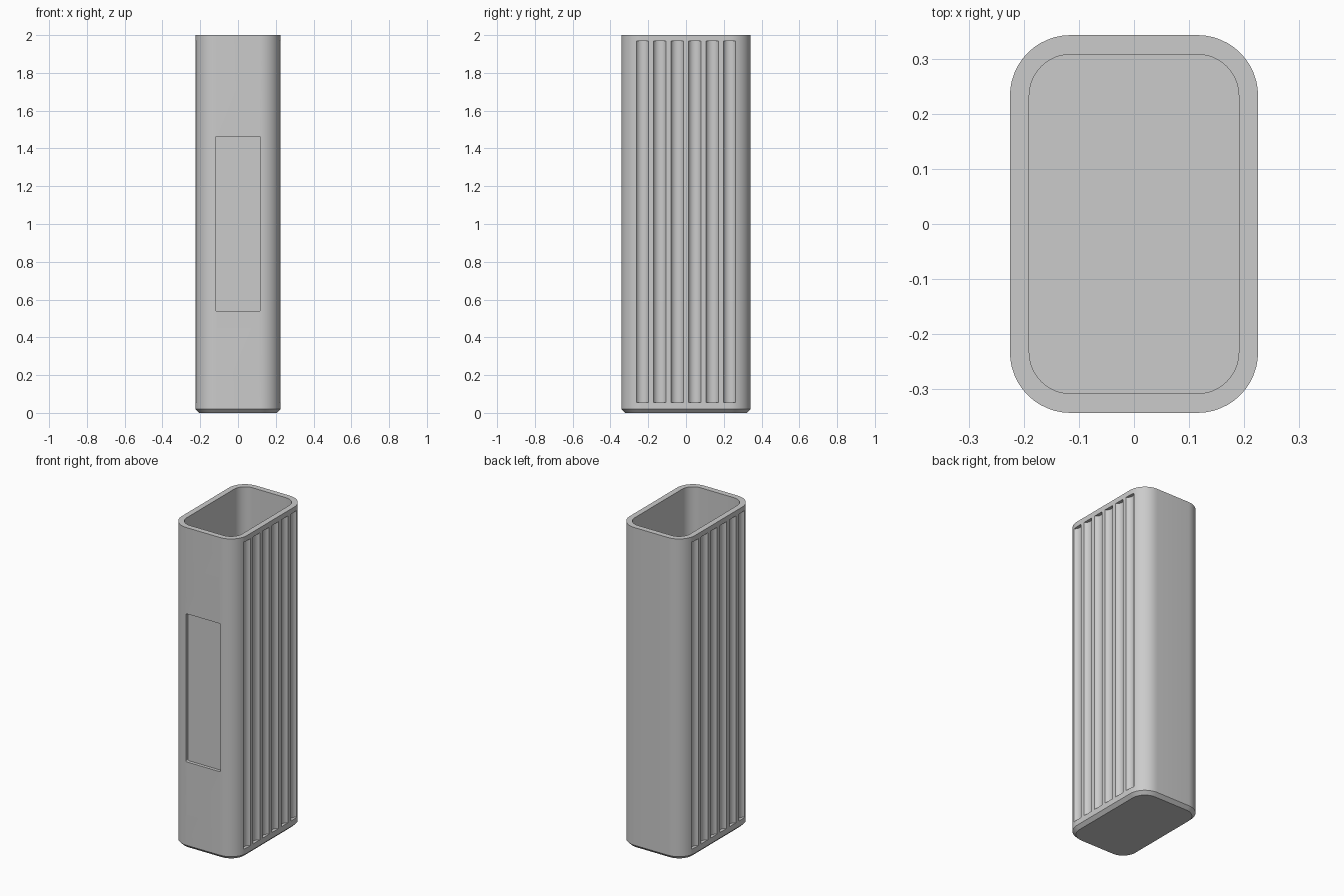
import bpy, bmesh, math
from mathutils import Matrix, Vector

cube = bpy.data.objects.get("Cube")
if cube:
    bpy.data.objects.remove(cube, do_unlink=True)

HX, HY, HEIGHT = 0.225, 0.3425, 2.0
WALL, RADIUS, CHAMFER, FLOOR = 0.035, 0.11, 0.02, 0.04

grey = bpy.data.materials.new("plain_grey")
grey.use_nodes = True
grey.diffuse_color = (0.6, 0.6, 0.6, 1)
grey.node_tree.nodes["Principled BSDF"].inputs["Base Color"].default_value = (0.6, 0.6, 0.6, 1)


def rounded_rect(hx, hy, r, steps=12):
    """Counter-clockwise outline of a rectangle with round corners."""
    points = []
    for q, (sx, sy) in enumerate([(1, 1), (-1, 1), (-1, -1), (1, -1)]):
        for i in range(steps + 1):
            a = math.pi / 2 * (q + i / steps)
            points.append((sx * (hx - r) + r * math.cos(a),
                           sy * (hy - r) + r * math.sin(a)))
    return points


def loft(bm, sections, matrix=Matrix()):
    """Closed solid through (outline, height) sections."""
    rings = [[bm.verts.new(matrix @ Vector((x, y, z))) for x, y in outline]
             for outline, z in sections]
    n = len(rings[0])
    for low, high in zip(rings, rings[1:]):
        for i in range(n):
            j = (i + 1) % n
            bm.faces.new((low[i], low[j], high[j], high[i]))
    bm.faces.new(rings[0][::-1])
    bm.faces.new(rings[-1])


def make_object(name, bm):
    bmesh.ops.recalc_face_normals(bm, faces=bm.faces[:])
    mesh = bpy.data.meshes.new(name)
    bm.to_mesh(mesh)
    bm.free()
    mesh.materials.append(grey)
    obj = bpy.data.objects.new(name, mesh)
    bpy.context.collection.objects.link(obj)
    return obj


# Outer body with a chamfered foot
bm = bmesh.new()
outer = rounded_rect(HX, HY, RADIUS)
foot = rounded_rect(HX - CHAMFER, HY - CHAMFER, RADIUS - CHAMFER)
loft(bm, [(foot, 0), (outer, CHAMFER), (outer, HEIGHT)])
body = make_object("holder_body", bm)

# Cavity open at the top
bm = bmesh.new()
inner = rounded_rect(HX - WALL, HY - WALL, RADIUS - WALL)
loft(bm, [(inner, FLOOR), (inner, HEIGHT + 0.1)])

# Six shallow round grip grooves on each side
GROOVE_R, OFFSET, PITCH = 0.037, 0.017, 0.0926
circle = [(GROOVE_R * math.cos(math.tau * i / 32),
           GROOVE_R * math.sin(math.tau * i / 32)) for i in range(32)]
for side in (-1, 1):
    for k in range(6):
        place = Matrix.Translation((side * (HX + OFFSET), (k - 2.5) * PITCH, 0))
        loft(bm, [(circle, 0.055), (circle, 1.968)], place)

# Recessed label panel on the front
panel = rounded_rect(0.12, 0.4615, 0.008, 4)
place = Matrix.Translation((0, -HY, 1.0015)) @ Matrix.Rotation(math.pi / 2, 4, "X")
loft(bm, [(panel, -0.02), (panel, 0.05)], place)
cutter = make_object("cutter", bm)
cutter.hide_render = True

# Cut everything out of the body
cut = body.modifiers.new("cut", "BOOLEAN")
cut.operation = "DIFFERENCE"
cut.solver = "EXACT"
cut.object = cutter
bpy.ops.object.select_all(action="DESELECT")
body.select_set(True)
bpy.context.view_layer.objects.active = body
bpy.ops.object.modifier_apply(modifier="cut")
bpy.data.objects.remove(cutter, do_unlink=True)
bpy.ops.object.shade_smooth_by_angle(angle=math.radians(30))
